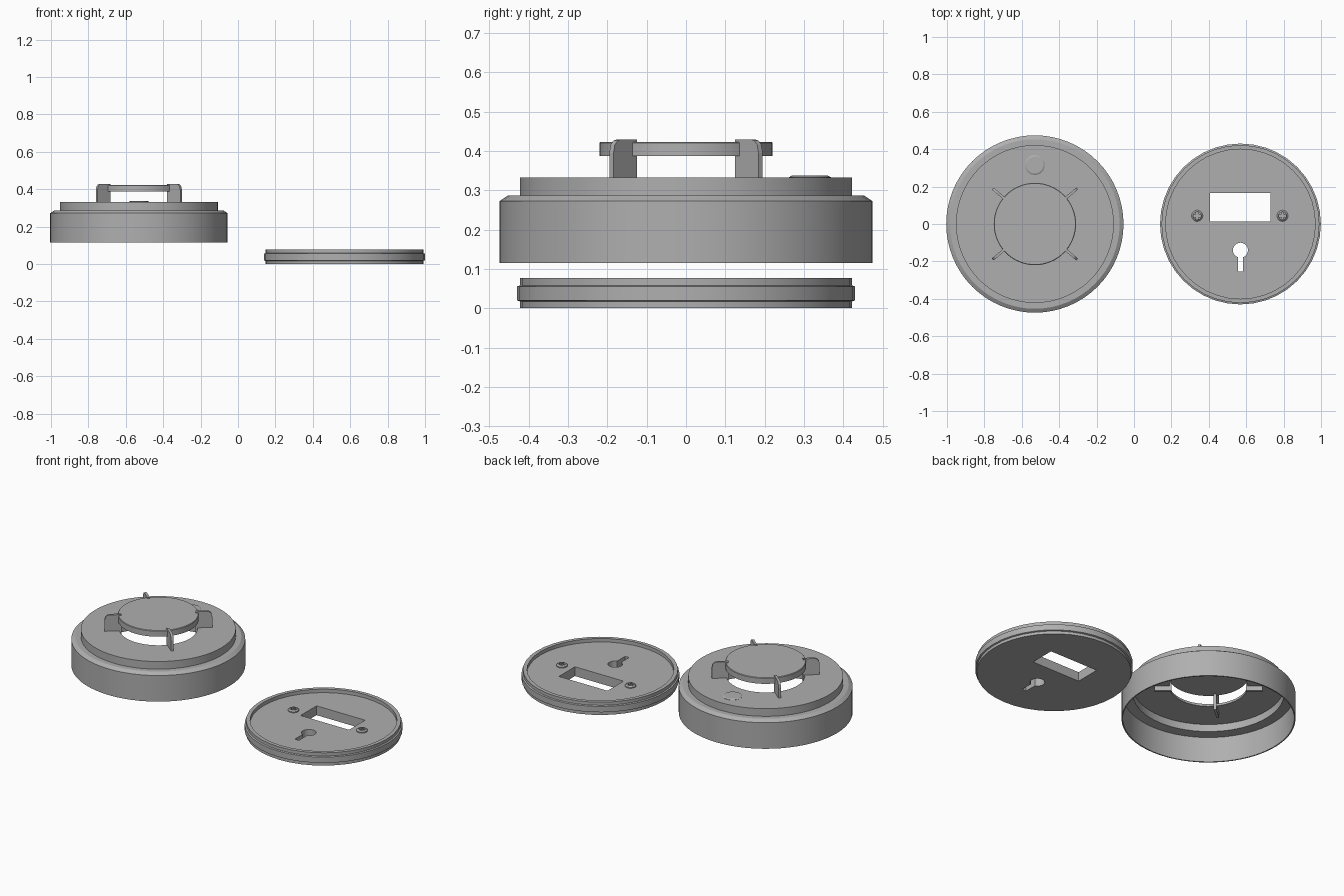
import bpy, bmesh
from math import cos, sin, pi, radians
from mathutils import Matrix

if "Cube" in bpy.data.objects:
    bpy.data.objects.remove(bpy.data.objects["Cube"])

COVER_X, BASE_X = -0.53, 0.569

# Mid-grey plastic, darker than the default
grey = bpy.data.materials.new("grey_plastic")
grey.diffuse_color = (0.43, 0.43, 0.43, 1)
grey.use_nodes = True
grey.node_tree.nodes["Principled BSDF"].inputs["Base Color"].default_value = grey.diffuse_color


def finish(name, bm, smooth=True):
    bmesh.ops.recalc_face_normals(bm, faces=bm.faces[:])
    me = bpy.data.meshes.new(name)
    bm.to_mesh(me)
    bm.free()
    me.materials.append(grey)
    ob = bpy.data.objects.new(name, me)
    bpy.context.collection.objects.link(ob)
    if smooth:
        bpy.ops.object.select_all(action='DESELECT')
        ob.select_set(True)
        bpy.context.view_layer.objects.active = ob
        bpy.ops.object.shade_smooth_by_angle(angle=radians(25))
    return ob


def lathe(name, profile, x, y=0, n=64, ring=False):
    """Revolve (r, z) points; ring=True closes the profile, else the ends are capped."""
    bm = bmesh.new()
    loops = [[bm.verts.new((x + r * cos(2 * pi * i / n), y + r * sin(2 * pi * i / n), z))
              for i in range(n)] for r, z in profile]
    pairs = list(zip(loops, loops[1:])) + ([(loops[-1], loops[0])] if ring else [])
    for a, b in pairs:
        for i in range(n):
            j = (i + 1) % n
            bm.faces.new((a[i], a[j], b[j], b[i]))
    if not ring:
        bm.faces.new(loops[0])
        bm.faces.new(loops[-1])
    return finish(name, bm)


def prism(name, pts, thick, matrix):
    """Extrude a 2D outline symmetrically about its plane, then place it."""
    bm = bmesh.new()
    f = bm.faces.new([bm.verts.new((u, v, -thick / 2)) for u, v in pts])
    ext = bmesh.ops.extrude_face_region(bm, geom=[f])
    bmesh.ops.translate(bm, vec=(0, 0, thick),
                        verts=[g for g in ext['geom'] if isinstance(g, bmesh.types.BMVert)])
    bm.transform(matrix)
    return finish(name, bm, False)


def box(u0, u1, v0, v1):
    return [(u0, v0), (u1, v0), (u1, v1), (u0, v1)]


def cut(ob, cutter):
    m = ob.modifiers.new("cut", 'BOOLEAN')
    m.operation, m.solver, m.object = 'DIFFERENCE', 'EXACT', cutter
    bpy.context.view_layer.objects.active = ob
    bpy.ops.object.modifier_apply(modifier=m.name)
    bpy.data.objects.remove(cutter)


# Hollow cover shell with a stepped top and central vent opening
lathe("cover_shell", [(0.474, 0.115), (0.474, 0.272), (0.453, 0.286), (0.422, 0.286),
                      (0.422, 0.332), (0.213, 0.332), (0.213, 0.318), (0.412, 0.318),
                      (0.412, 0.274), (0.467, 0.268), (0.467, 0.115)], COVER_X, ring=True)

# Raised vent cap
lathe("vent_cap", [(0.220, 0.387), (0.220, 0.420), (0.217, 0.423)], COVER_X)

# Four radial fins holding the cap
fin = [(0.203, 0.290), (0.295, 0.290), (0.295, 0.395), (0.290, 0.415),
       (0.279, 0.426), (0.265, 0.429), (0.203, 0.429)]
for k, a in enumerate((40, 140, 220, 320)):
    prism("cap_fin_%d" % (k + 1), fin, 0.014,
          Matrix.Translation((COVER_X, 0, 0)) @ Matrix.Rotation(radians(a), 4, 'Z')
          @ Matrix.Rotation(pi / 2, 4, 'X'))

# Test button
lathe("test_button", [(0.053, 0.322), (0.053, 0.333), (0.046, 0.337)], COVER_X, 0.315, 32)

# Mounting base with grooved edge and recessed floor
base = lathe("mounting_base", [(0.422, 0.0), (0.422, 0.017), (0.430, 0.020), (0.430, 0.055),
                               (0.422, 0.058), (0.422, 0.077), (0.400, 0.077),
                               (0.400, 0.056)], BASE_X, n=40)

# Wire window and keyhole slot through the base
at = Matrix.Translation((BASE_X, 0, 0))
cut(base, prism("window_cutter", box(-0.163, 0.160, 0.014, 0.166), 0.4, at))
r, half = 0.04, 0.0135
keyhole = [(r * cos(radians(a)), -0.14 + r * sin(radians(a)))
           for a in [-70 + 320 * i / 24 for i in range(25)]]
keyhole += [(-half, -0.253), (half, -0.253)]
cut(base, prism("keyhole_cutter", keyhole, 0.4, at))

# Two cross-head screws
for side, x in (("left", 0.338), ("right", 0.794)):
    screw = lathe("base_screw_" + side, [(0.030, 0.045), (0.030, 0.062), (0.022, 0.069)],
                  x, 0.044, 24)
    plus = [(0.006, 0.006), (0.006, 0.019), (-0.006, 0.019), (-0.006, 0.006),
            (-0.019, 0.006), (-0.019, -0.006), (-0.006, -0.006), (-0.006, -0.019),
            (0.006, -0.019), (0.006, -0.006), (0.019, -0.006), (0.019, 0.006)]
    cut(screw, prism("cross_cutter", plus, 0.02, Matrix.Translation((x, 0.044, 0.070))))
